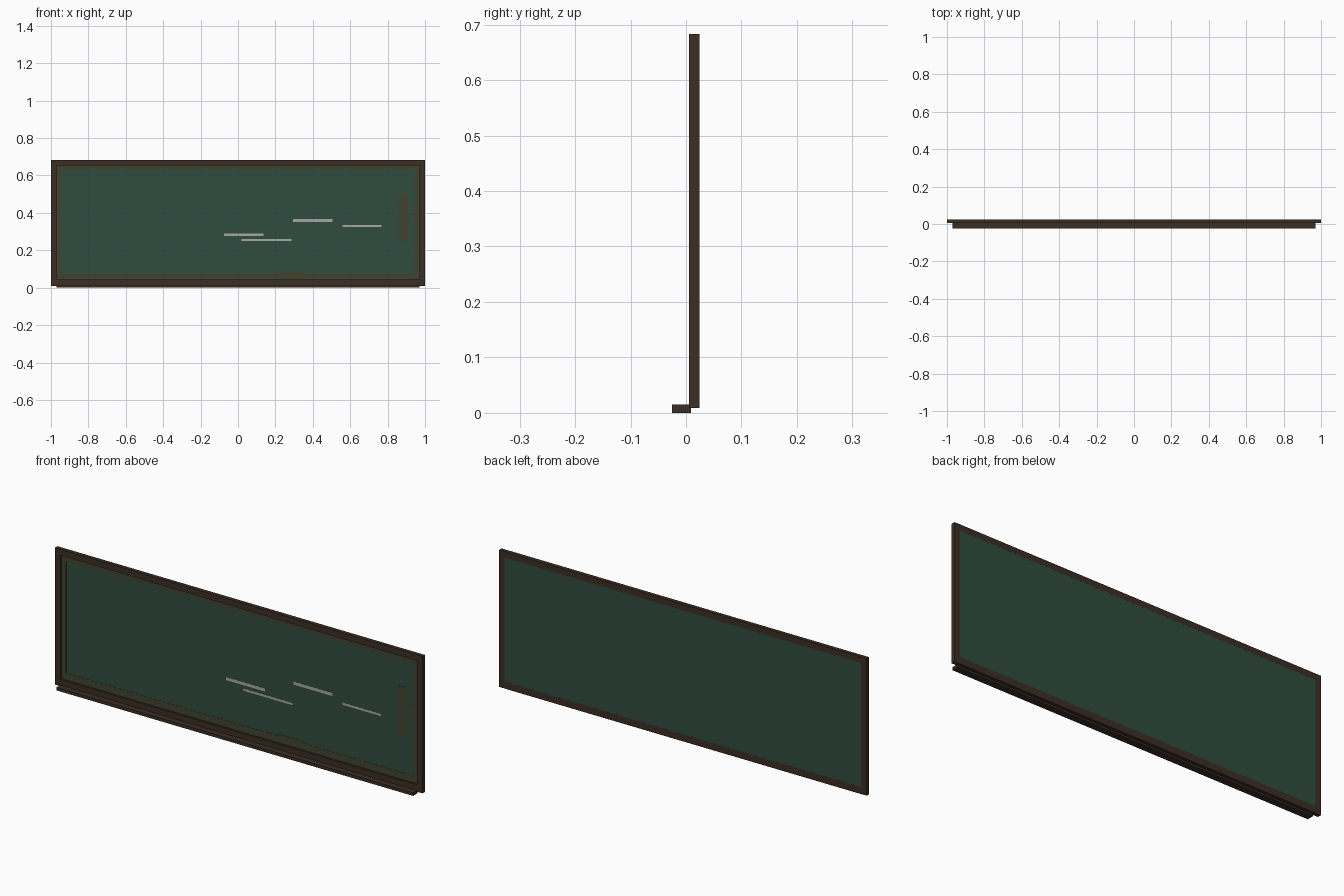
import bpy

cube = bpy.data.objects.get("Cube")
if cube:
    bpy.data.objects.remove(cube, do_unlink=True)


def srgb(*rgb):
    lin = [((c / 255 + 0.055) / 1.055) ** 2.4 for c in rgb]
    return (*lin, 1.0)


def material(name, color):
    m = bpy.data.materials.new(name)
    m.use_nodes = True
    m.diffuse_color = color
    bsdf = m.node_tree.nodes["Principled BSDF"]
    bsdf.inputs["Base Color"].default_value = color
    bsdf.inputs["Roughness"].default_value = 0.9
    return m


wood = material("dark wood", srgb(59, 46, 36))
green = material("board green", srgb(47, 76, 62))
smudge = material("brown smudge", srgb(64, 67, 49))
chalk = material("chalk white", srgb(168, 168, 163))


def box(name, mat, x, y, z):
    """Box spanning the given (low, high) ranges."""
    bpy.ops.mesh.primitive_cube_add(size=1, location=[(a + b) / 2 for a, b in (x, y, z)])
    ob = bpy.context.object
    ob.name = name
    ob.scale = [b - a for a, b in (x, y, z)]
    bpy.ops.object.transform_apply(location=False, rotation=False, scale=True)
    ob.data.materials.append(mat)
    return ob


# Wooden frame around the board
depth = (0.005, 0.024)
bottom, top, rail = 0.009, 0.683, 0.03
inner = 1 - rail
low, high = bottom + rail + 0.004, top - rail
box("frame_top", wood, (-1, 1), depth, (high, top))
box("frame_bottom", wood, (-1, 1), depth, (bottom, low))
for side, s in (("left", 1), ("right", -1)):
    box("frame_" + side, wood, sorted((s * inner, s)), depth, (low, high))

# Writing board, recessed at the front and flush at the back
face = 0.015
box("board", green, (-inner, inner), (face, 0.0238), (low, high))

# Chalk tray below
box("chalk_tray", wood, (-0.97, 0.97), (-0.025, 0.009), (0, 0.015))

# Worn brown edges and rubbed patches
plate = (face - 0.001, face)
band = 0.025
box("smudge_top", smudge, (-inner, inner), plate, (high - band, high))
box("smudge_bottom", smudge, (-inner, inner), plate, (low, low + 0.034))
for side, s in (("left", 1), ("right", -1)):
    box("smudge_" + side, smudge, sorted((s * (inner - band), s * inner)),
        plate, (low + 0.034, high - band))
box("smudge_patch", smudge, (0.86, 0.912), plate, (0.25, 0.5))
box("smudge_small_patch", smudge, (0.932, inner - band), plate, (0.34, 0.42))
box("smudge_low_patch", smudge, (0.21, 0.35), plate, (low + 0.034, low + 0.043))

# Chalk strokes: start, end, height, thickness
strokes = [(-0.075, 0.137, 0.283, 0.015), (0.02, 0.287, 0.254, 0.011),
           (0.293, 0.505, 0.359, 0.015), (0.56, 0.768, 0.329, 0.011)]
for i, (a, b, z, t) in enumerate(strokes):
    box(f"chalk_stroke_{i + 1}", chalk, (a, b), plate, (z - t / 2, z + t / 2))
